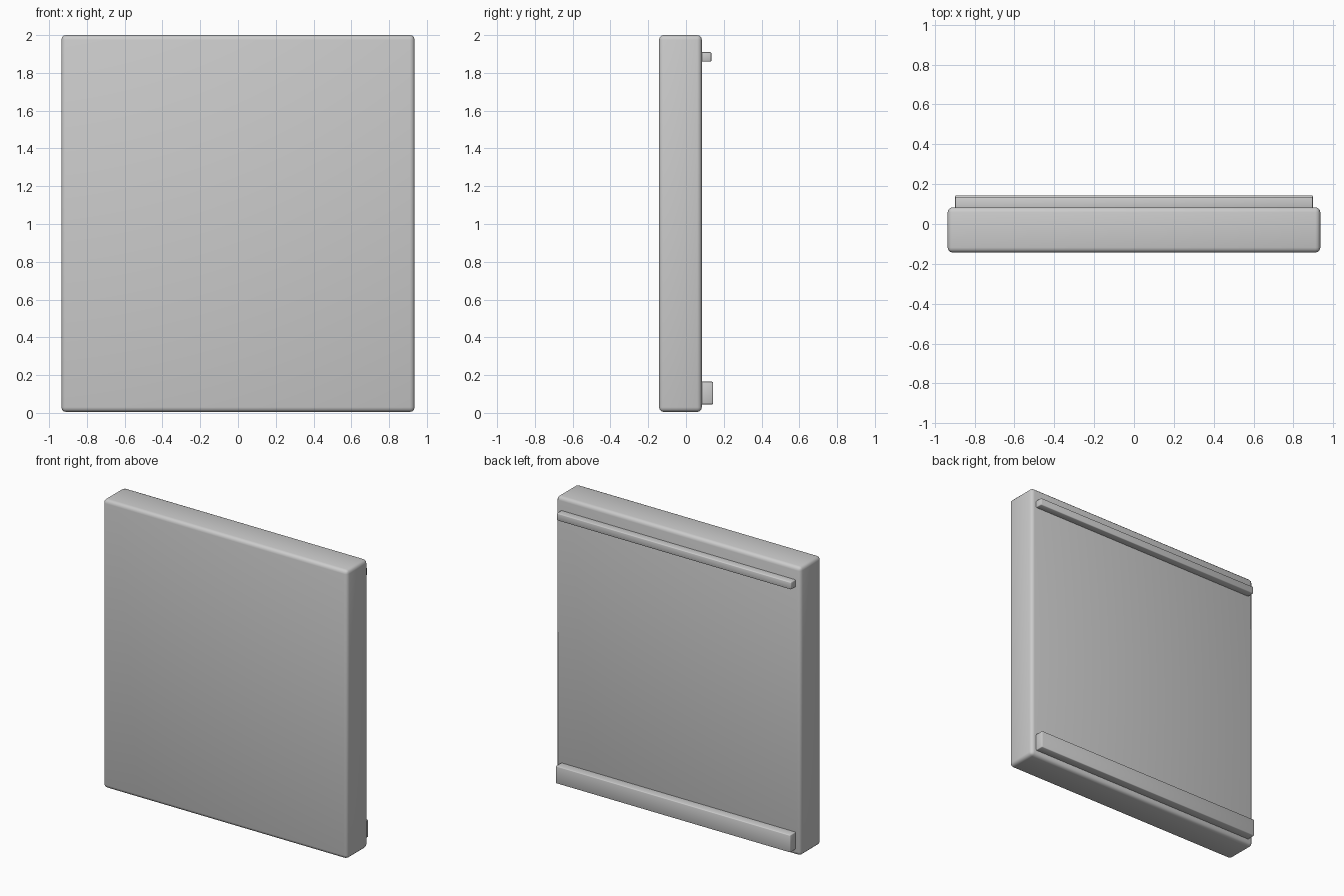
import bpy

if "Cube" in bpy.data.objects:
    bpy.data.objects.remove(bpy.data.objects["Cube"])


def rounded_box(name, x, y, z, radius, segments):
    """Box from (min, max) ranges, with rounded edges and smooth shading."""
    ranges = (x, y, z)
    bpy.ops.mesh.primitive_cube_add(size=1, location=[(a + b) / 2 for a, b in ranges])
    ob = bpy.context.object
    ob.name = name
    ob.scale = [b - a for a, b in ranges]
    bpy.ops.object.transform_apply(location=False, rotation=False, scale=True)
    bevel = ob.modifiers.new("rounded_edges", 'BEVEL')
    bevel.width = radius
    bevel.segments = segments
    bpy.ops.object.shade_smooth()
    return ob


# Main slab
rounded_box("panel", (-0.935, 0.935), (-0.143, 0.084), (0.005, 2.0), 0.025, 3)

# Rails along the back: thin one at the top, tall one at the bottom
rounded_box("top_rail", (-0.897, 0.897), (0.07, 0.134), (1.86, 1.91), 0.005, 2)
rounded_box("bottom_rail", (-0.897, 0.897), (0.07, 0.143), (0.045, 0.165), 0.005, 2)
